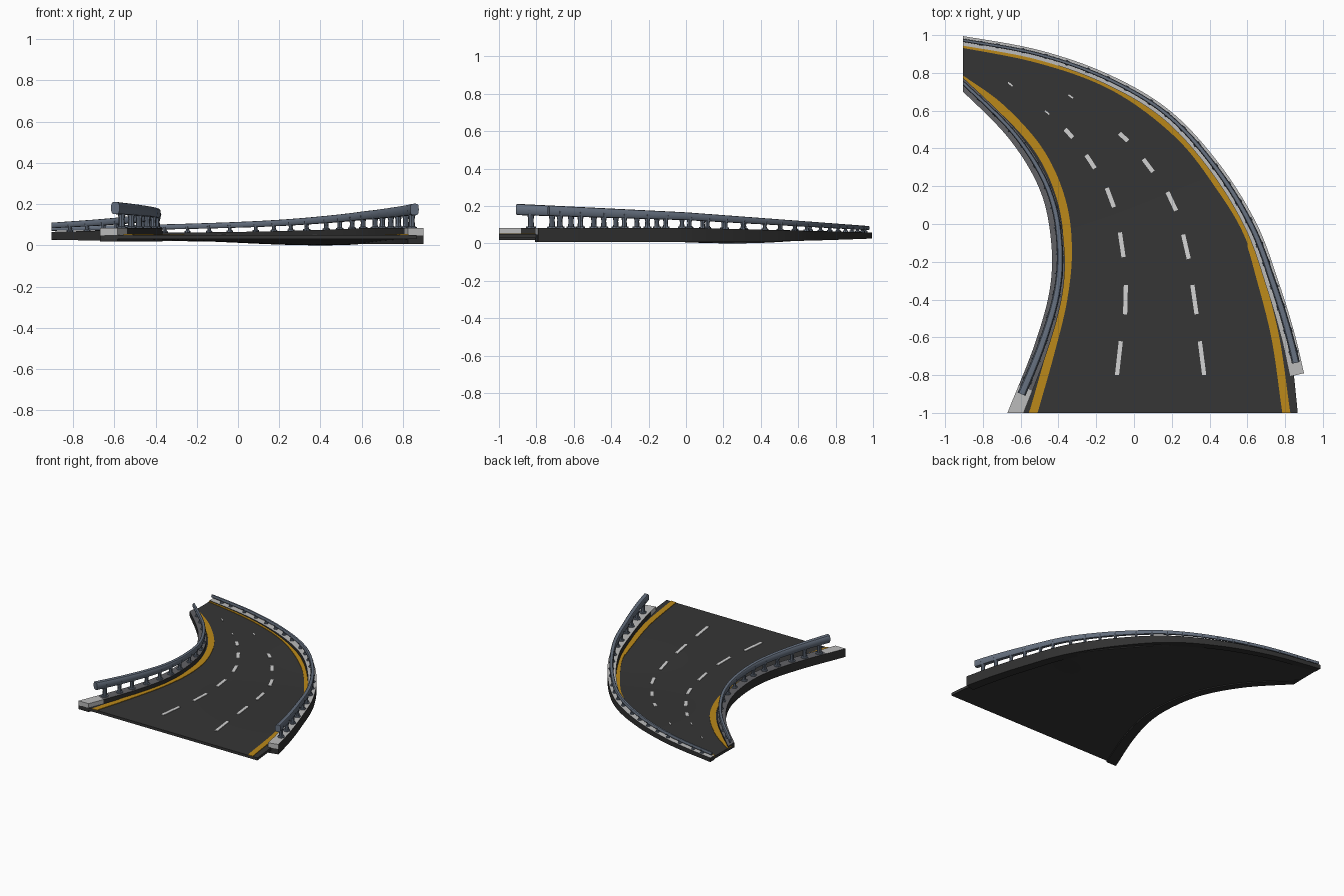
import bpy, bmesh, math
from mathutils import Vector

cube = bpy.data.objects.get("Cube")
if cube:
    bpy.data.objects.remove(cube, do_unlink=True)


def material(name, rgb):
    m = bpy.data.materials.new(name)
    m.use_nodes = True
    m.diffuse_color = (*rgb, 1)
    bsdf = m.node_tree.nodes["Principled BSDF"]
    bsdf.inputs["Base Color"].default_value = (*rgb, 1)
    bsdf.inputs["Roughness"].default_value = 0.8
    return m


ASPHALT = material("asphalt", (0.036, 0.036, 0.036))
DARK = material("dark_concrete", (0.03, 0.03, 0.03))
WORN = material("worn_concrete", (0.12, 0.12, 0.13))
LIGHT = material("light_concrete", (0.5, 0.5, 0.5))
STEEL = material("rail_steel", (0.13, 0.16, 0.21))
YELLOW = material("yellow_paint", (0.5, 0.25, 0.01))
WHITE = material("white_paint", (0.65, 0.65, 0.65))


def spline(points, steps=10):
    """Smooth path through the given plan points."""
    p = [Vector(q) for q in points]
    p = [2 * p[0] - p[1]] + p + [2 * p[-1] - p[-2]]
    out = []
    for a, b, c, d in zip(p, p[1:], p[2:], p[3:]):
        for i in range(steps):
            t = i / steps
            out.append(0.5 * (2 * b + (c - a) * t + (2 * a - 5 * b + 4 * c - d) * t ** 2
                              + (3 * b - a - 3 * c + d) * t ** 3))
    return out + [p[-2]]


def normals(path, side):
    """Plan normals; side=1 points right of travel, -1 left."""
    last = len(path) - 1
    res = []
    for i in range(last + 1):
        t = (path[min(i + 1, last)] - path[max(i - 1, 0)]).normalized()
        res.append(Vector((t.y, -t.x)) * side)
    return res


def offset(path, side, dist):
    return [p + n * dist(p.y) for p, n in zip(path, normals(path, side))]


def finish(name, bm, mats, rule=None, trim=True, angle=40):
    """Trim to the tile ends, colour faces by rule and make the object."""
    if trim:
        for co, no in (((-0.905, 0, 0), (-1, 0, 0)), ((0, -1, 0), (0, -1, 0))):
            bmesh.ops.bisect_plane(bm, geom=bm.verts[:] + bm.edges[:] + bm.faces[:],
                                   plane_co=co, plane_no=no, clear_outer=True)
            edges = [e for e in bm.edges if e.is_boundary]
            if edges:
                bmesh.ops.holes_fill(bm, edges=edges, sides=0)
    bmesh.ops.recalc_face_normals(bm, faces=bm.faces[:])
    if rule:
        for f in bm.faces:
            f.material_index = rule(f)
    mesh = bpy.data.meshes.new(name)
    bm.to_mesh(mesh)
    bm.free()
    for m in mats:
        mesh.materials.append(m)
    obj = bpy.data.objects.new(name, mesh)
    bpy.context.collection.objects.link(obj)
    bpy.ops.object.select_all(action='DESELECT')
    obj.select_set(True)
    bpy.context.view_layer.objects.active = obj
    bpy.ops.object.shade_smooth_by_angle(angle=math.radians(angle))
    return obj


def sweep(name, path, side, section, mats, rule=None, trim=True):
    """Sweep a closed section(point) -> [(offset, z)] along a path."""
    bm = bmesh.new()
    rings = []
    for p, n in zip(path, normals(path, side)):
        ring = []
        for d, z in section(p):
            q = p + n * d
            ring.append(bm.verts.new((q.x, q.y, z(q) if callable(z) else z)))
        rings.append(ring)
    k = len(rings[0])
    for a, b in zip(rings, rings[1:]):
        for i in range(k):
            bm.faces.new((a[i], a[(i + 1) % k], b[(i + 1) % k], b[i]))
    bm.faces.new(rings[0])
    bm.faces.new(rings[-1])
    return finish(name, bm, mats, rule, trim)


def road_z(p):
    """Road surface, dished towards the outside of the bend."""
    return 0.05 - 0.03 * math.exp(-((p.x - 0.4) ** 2 + (p.y - 0.25) ** 2) / 0.3)


def curb_top(y):
    return 0.083 - 0.025 * max(0, y)


def curb_width(y):
    return 0.065 - 0.015 * y


inner = spline([(-.70, -1.08), (-.66, -.975), (-.525, -.635), (-.445, -.34), (-.44, -.08),
                (-.50, .185), (-.66, .45), (-.905, .70), (-1, .78)])
outer = spline([(.9, -.79), (.85, -.58), (.77, -.32), (.65, 0), (.45, .32), (.19, .6),
                (-.13, .79), (-.5, .92), (-.905, .995), (-1, 1.01)])
road_left = offset(inner, 1, lambda y: 0.02)
road_right = spline([(.87, -1.08), (.862, -.95), (.82, -.6), (.75, -.32), (.63, 0),
                     (.43, .31), (.0, .7), (-.5, .9), (-1, .99)])

# Road slab
bm = bmesh.new()
CROSS = 24
sheets = []
for drop in (0, 0.02):
    grid = []
    for a, b in zip(road_left, road_right):
        row = [a.lerp(b, i / CROSS) for i in range(CROSS + 1)]
        grid.append([bm.verts.new((q.x, q.y, road_z(q) - drop)) for q in row])
    for r, s in zip(grid, grid[1:]):
        for i in range(CROSS):
            bm.faces.new((r[i], r[i + 1], s[i + 1], s[i]))
    sheets.append(grid)
top, under = sheets
for a, b in ((top, under),):
    for i in range(len(a) - 1):
        for c in (0, -1):
            bm.faces.new((a[i][c], a[i + 1][c], b[i + 1][c], b[i][c]))
    for r in (0, -1):
        for i in range(CROSS):
            bm.faces.new((a[r][i], a[r][i + 1], b[r][i + 1], b[r][i]))
finish("road_slab", bm, [ASPHALT])


# Painted markings, laid as thin plates on the road
def stripe(name, path, width, mat):
    def section(p):
        w = width(p.y) / 2
        return [(-w, lambda q: road_z(q) - 0.002), (w, lambda q: road_z(q) - 0.002),
                (w, lambda q: road_z(q) + 0.004), (-w, lambda q: road_z(q) + 0.004)]
    sweep(name, path, 1, section, [mat])


stripe("inner_edge_line", spline([(-.51, -1.08), (-.53, -.99), (-.445, -.69), (-.375, -.4),
                                  (-.35, -.13), (-.385, .13), (-.5, .385), (-.70, .61),
                                  (-.905, .76), (-1, .82)][1:]), lambda y: 0.043, YELLOW)
stripe("inner_edge_line_start", spline([(-.56, -1.08), (-.53, -.988)]), lambda y: 0.043, YELLOW)
stripe("outer_edge_line", spline([(.825, -1.08), (.805, -.99), (.75, -.61), (.67, -.29),
                                  (.595, -.05), (.455, .185), (.235, .465), (-.1, .715),
                                  (-.5, .865), (-1, .965)]),
       lambda y: 0.042 if y < -0.1 else 0.03, YELLOW)

lanes = {"left_lane": [(-.08, -.71), (-.045, -.4), (-.065, -.11), (-.125, .14), (-.23, .33),
                       (-.345, .48), (-.46, .59), (-.655, .74)],
         "right_lane": [(.36, -.71), (.32, -.4), (.275, -.12), (.2, .12), (.075, .31),
                        (-.055, .46), (-.335, .675)]}
for lane, centres in lanes.items():
    pts = [Vector(c) for c in centres]
    for i, c in enumerate(pts):
        t = (pts[min(i + 1, len(pts) - 1)] - pts[max(i - 1, 0)]).normalized()
        half = max(0.017, 0.09 - 0.012 * i) if i < 6 else 0.015
        wide = 0.022 if i < 6 else 0.008
        dash = [c + t * half * s for s in (-1, -.5, 0, .5, 1)]
        stripe(f"{lane}_dash_{i + 1}", dash, lambda y, w=wide: w, WHITE)


# Curbs, rails and posts on both edges
def rail_z(y):
    return 0.145 - 0.04 * y - 0.025 * max(0, y)


def rail_half(y):
    return 0.021 - 0.01 * y


def edge_set(label, path, side, rail_start, rail_inset, top_mat, light_until):
    def box(low, high):
        def section(p):
            w = curb_width(p.y)
            return [(0, low(p.y)), (w, low(p.y)), (w, high(p.y)), (0, high(p.y))]
        return section

    def rule(f):
        c, n = f.calc_center_median(), f.normal
        if c.y < light_until and n.x * side > -0.5:
            return 1
        return 2 if n.z > 0.7 else 0

    sweep(f"{label}_curb_base", path, side,
          box(lambda y: 0.006 + 0.02 * max(0, y) ** 2 + (0.012 if side > 0 else 0),
              lambda y: 0.047 - 0.012 * max(0, y)), [DARK])
    sweep(f"{label}_curb_top", path, side,
          box(lambda y: 0.047 - 0.012 * max(0, y), curb_top), [DARK, LIGHT, top_mat], rule)

    # Rounded guard rail, thinning towards the back
    line = [p for p in offset(path, side, rail_inset) if p.y > rail_start]

    def tube(p):
        h = rail_half(p.y)
        ring = []
        for i in range(12):
            a = math.tau * i / 12
            c, s = math.cos(a), math.sin(a)
            ring.append((math.copysign(abs(c) ** 0.6, c) * h * 0.75,
                         rail_z(p.y) + math.copysign(abs(s) ** 0.6, s) * h))
        return ring
    sweep(f"{label}_guard_rail", line, side, tube, [STEEL])

    # Flared posts with a foot plate, evenly spaced along the rail
    travelled, due, count = 0, 0.05, 0
    for a, b in zip(line, line[1:]):
        travelled += (b - a).length
        if travelled < due or b.x < -0.87:
            continue
        due += 0.12
        count += 1
        low, high = curb_top(b.y) - 0.004, rail_z(b.y)
        r = 0.017 - 0.006 * b.y
        bm = bmesh.new()
        rings = []
        for z, k in ((low, 1.25), (low + 0.01, 1.2), (low + 0.012, 0.75),
                     ((low + high) / 2, 0.65), (high, 1.1)):
            rings.append([bm.verts.new((b.x + r * k * math.cos(math.tau * i / 8),
                                        b.y + r * k * math.sin(math.tau * i / 8), z))
                          for i in range(8)])
        for u, v in zip(rings, rings[1:]):
            for i in range(8):
                bm.faces.new((u[i], u[i - 1], v[i - 1], v[i]))
        bm.faces.new(rings[0])
        bm.faces.new(rings[-1])
        finish(f"{label}_post_{count}", bm, [STEEL], trim=False)


edge_set("inner", inner, 1, -0.92, lambda y: 0.045 - 0.015 * abs(y), WORN, -0.87)
edge_set("outer", outer, -1, -0.75, lambda y: 0.03 - 0.008 * max(0, y), LIGHT, -0.73)
